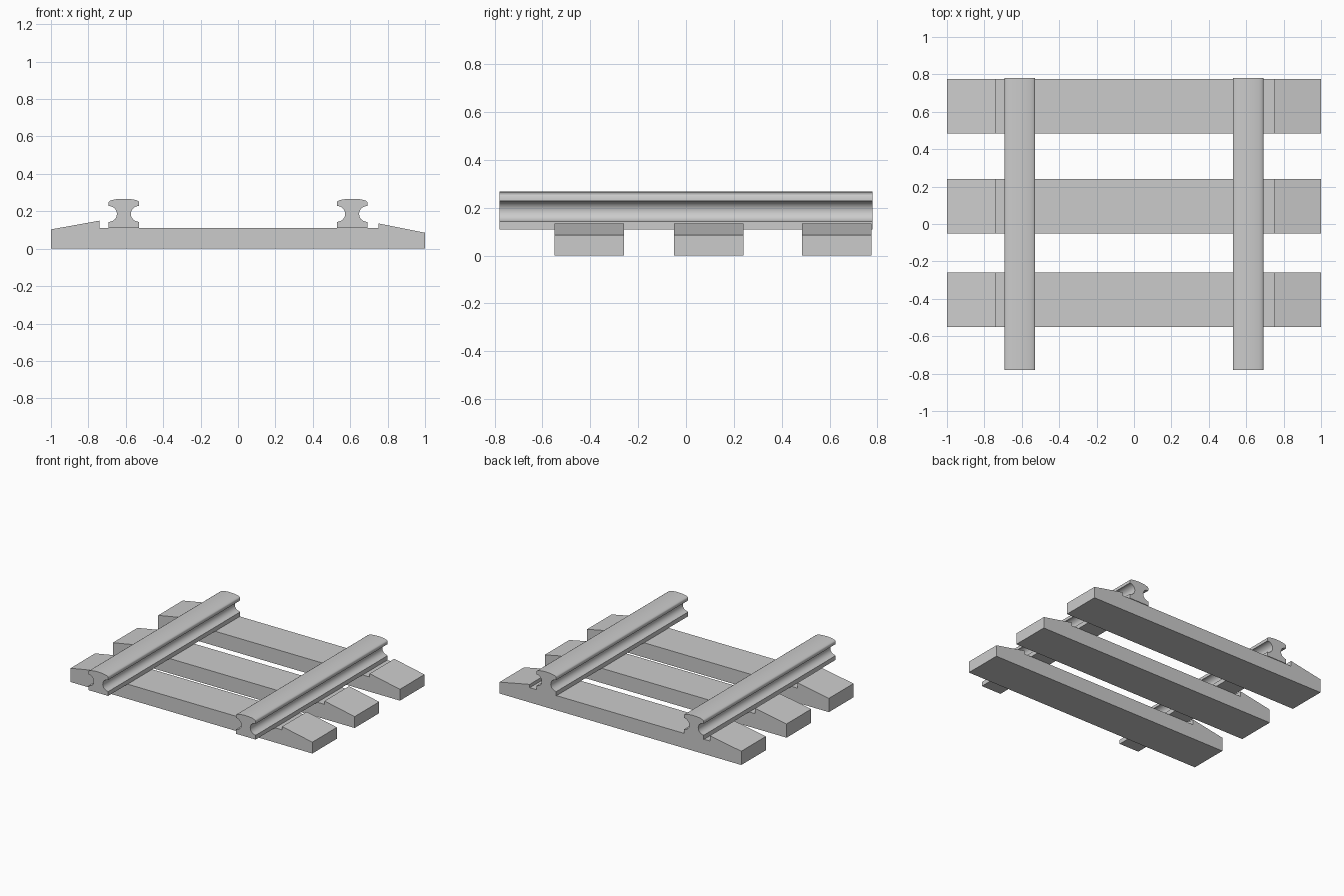
import bpy
import bmesh
import math

cube = bpy.data.objects.get("Cube")
if cube:
    bpy.data.objects.remove(cube, do_unlink=True)

grey = bpy.data.materials.new("plain grey")
grey.use_nodes = True
colour = (0.6, 0.6, 0.6, 1)
grey.diffuse_color = colour
grey.node_tree.nodes["Principled BSDF"].inputs["Base Color"].default_value = colour


def extrude_profile(name, profile, y0, y1, x=0):
    """Sweep an (x, z) outline along y between y0 and y1."""
    bm = bmesh.new()
    face = bm.faces.new([bm.verts.new((px + x, y0, pz)) for px, pz in profile])
    swept = bmesh.ops.extrude_face_region(bm, geom=[face])["geom"]
    verts = [v for v in swept if isinstance(v, bmesh.types.BMVert)]
    bmesh.ops.translate(bm, verts=verts, vec=(0, y1 - y0, 0))
    bmesh.ops.recalc_face_normals(bm, faces=bm.faces)
    mesh = bpy.data.meshes.new(name)
    bm.to_mesh(mesh)
    bm.free()
    mesh.materials.append(grey)
    obj = bpy.data.objects.new(name, mesh)
    bpy.context.collection.objects.link(obj)
    return obj


# Sleepers: flat planks with a raised, sloping shoulder at each end
sleeper = [(-1, 0), (1, 0), (1, 0.085), (0.75, 0.135), (0.75, 0.11),
           (-0.74, 0.11), (-0.74, 0.15), (-1, 0.103)]
for place, y in (("front", -0.55), ("middle", -0.05), ("back", 0.485)):
    extrude_profile(place + "_sleeper", sleeper, y, y + 0.29)

# Rails: foot, round-waisted web and crowned head, mirrored about the middle
half = [(0.082, 0.11), (0.082, 0.142)]
for i in range(9):
    a = math.radians(-100 - 20 * i)
    half.append((0.079 + 0.042 * math.cos(a), 0.186 + 0.042 * math.sin(a)))
half += [(0.082, 0.228), (0.082, 0.248)]
crown = [(0.082 * math.cos(a), 0.248 + 0.019 * math.sin(a))
         for a in (math.pi * i / 12 for i in range(1, 12))]
rail = half + crown + [(-x, z) for x, z in reversed(half)]

for side, x in (("left", 0.61), ("right", -0.61)):
    obj = extrude_profile(side + "_rail", rail, -0.78, 0.78, x)
    bpy.ops.object.select_all(action="DESELECT")
    obj.select_set(True)
    bpy.context.view_layer.objects.active = obj
    bpy.ops.object.shade_smooth_by_angle(angle=math.radians(35))
